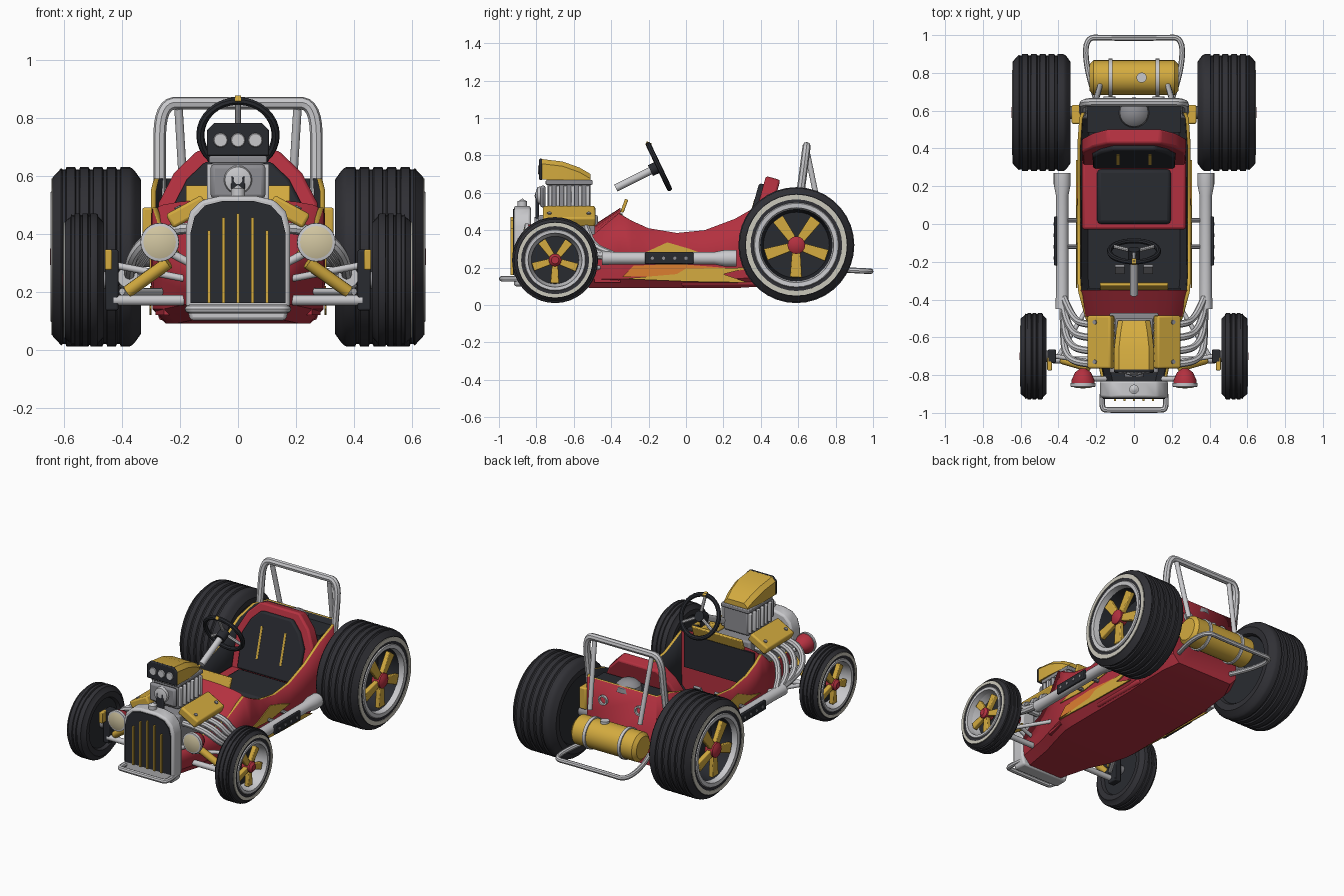
import bpy, bmesh, math
from mathutils import Vector, Euler

if "Cube" in bpy.data.objects:
    bpy.data.objects.remove(bpy.data.objects["Cube"])


def colour(name, r, g, b):
    m = bpy.data.materials.new(name)
    m.use_nodes = True
    m.diffuse_color = (r, g, b, 1)
    node = next(n for n in m.node_tree.nodes if n.type == 'BSDF_PRINCIPLED')
    node.inputs["Base Color"].default_value = (r, g, b, 1)
    return m


RED = colour("red paint", .45, .03, .05)
GOLD = colour("gold", .66, .41, .05)
ORANGE = colour("orange", .72, .21, .03)
BLACK = colour("rubber black", .03, .03, .036)
DARK = colour("charcoal", .022, .024, .03)
SILVER = colour("silver", .58, .58, .6)
GREY = colour("cast grey", .27, .27, .29)
CREAM = colour("lens cream", .65, .57, .36)
WHITE = colour("whitewall", .6, .58, .5)
SIDES = ((1, "left"), (-1, "right"))


def add(name, verts, faces, *mats):
    me = bpy.data.meshes.new(name)
    me.from_pydata([tuple(v) for v in verts], [], faces)
    bm = bmesh.new()
    bm.from_mesh(me)
    bmesh.ops.remove_doubles(bm, verts=bm.verts, dist=1e-5)
    bmesh.ops.recalc_face_normals(bm, faces=bm.faces)
    bm.to_mesh(me)
    bm.free()
    for m in mats:
        me.materials.append(m)
    ob = bpy.data.objects.new(name, me)
    bpy.context.collection.objects.link(ob)
    return ob


def bevel(ob, width, seg=2):
    mod = ob.modifiers.new("bevel", 'BEVEL')
    mod.width, mod.segments, mod.limit_method = width, seg, 'ANGLE'
    return ob


def loft(name, sections, *mats, closed=True, caps=(True, True)):
    n, k = len(sections[0]), len(sections)
    verts = [p for s in sections for p in s]
    faces = [(i*n+j, i*n+(j+1) % n, (i+1)*n+(j+1) % n, (i+1)*n+j)
             for i in range(k-1) for j in range(n if closed else n-1)]
    if caps[0]:
        faces.append(tuple(range(n)))
    if caps[1]:
        faces.append(tuple(range((k-1)*n, k*n)))
    return add(name, verts, faces, *mats)


def prism(name, outline, axis, lo, hi, mat):
    put = {'x': lambda a, b, h: (h, a, b), 'y': lambda a, b, h: (a, h, b),
           'z': lambda a, b, h: (a, b, h)}[axis]
    return loft(name, [[put(a, b, h) for a, b in outline] for h in (lo, hi)], mat)


def box(name, loc, size, mat, rot=(0, 0, 0), round_=0.0):
    x, y, z = (v/2 for v in size)
    ob = prism(name, [(-x, -y), (x, -y), (x, y), (-x, y)], 'z', -z, z, mat)
    ob.location, ob.rotation_euler = loc, rot
    return bevel(ob, round_) if round_ else ob


def lathe(name, profile, loc, axis, mat, segs=32):
    q = Vector(axis).to_track_quat('Z', 'Y')
    ring = [2*math.pi*i/segs for i in range(segs)]
    secs = [[q @ Vector((r*math.cos(t), r*math.sin(t), h)) for t in ring] for r, h in profile]
    ob = loft(name, secs, mat, caps=(False, False))
    ob.location = loc
    return ob


def rod(name, a, b, r, mat, segs=12):
    d = Vector(b) - Vector(a)
    return lathe(name, [(0, 0), (r, 0), (r, d.length), (0, d.length)], a, d, mat, segs)


def tube(name, pts, r, mat):
    cu = bpy.data.curves.new(name, 'CURVE')
    cu.dimensions, cu.bevel_depth, cu.bevel_resolution, cu.use_fill_caps = '3D', r, 2, True
    sp = cu.splines.new('NURBS')
    sp.points.add(len(pts)-1)
    for p, c in zip(sp.points, pts):
        p.co = (*c, 1)
    sp.order_u, sp.use_endpoint_u, sp.resolution_u = 3, True, 6
    tmp = bpy.data.objects.new(name + " path", cu)
    bpy.context.collection.objects.link(tmp)
    me = bpy.data.meshes.new_from_object(tmp.evaluated_get(bpy.context.evaluated_depsgraph_get()))
    bpy.data.objects.remove(tmp)
    me.name = name
    me.materials.clear()
    me.materials.append(mat)
    ob = bpy.data.objects.new(name, me)
    bpy.context.collection.objects.link(ob)
    return ob


def mirrored(half):
    return half + [(-a, b) for a, b in reversed(half) if a]


# Wheels: ribbed tyre, whitewall, rim, five spokes and hub
def wheel(name, s, inner, y, z, R, W, rim, ribs, barrel):
    ax, at = (s, 0, 0), (s*inner, y, z)
    prof = [(rim, .02), (rim*1.05, .004), (.86*R, 0), (.95*R, .02), (.985*R, .05*W + .015)]
    a, b = .05*W + .02, W*.95 - .02
    step = (b-a)/ribs
    for i in range(ribs):
        h = a + i*step
        prof += [(R, h+.1*step), (R, h+.72*step), (.972*R, h+.78*step), (.972*R, h+step)]
    prof += [(.985*R, b+.005), (.95*R, W-.02), (.88*R, W), (rim*1.03, W), (rim, W-.015), (rim, .02)]
    lathe(name + " tyre", prof, at, ax, BLACK, 36)
    lathe(name + " whitewall", [(.79*R, W), (.79*R, W+.004), (.87*R, W+.004), (.87*R, W)], at, ax, WHITE, 36)
    lathe(name + " rim lip", [(rim*1.06, W), (rim*1.04, W+.006), (rim*.93, W+.004), (rim*.9, W-.03)], at, ax, SILVER, 36)
    lathe(name + " rim barrel", [(rim*.9, W-.03), (rim*.82, W*.45)], at, ax, barrel, 36)
    lathe(name + " rim back", [(0, W*.45), (rim*.83, W*.45)], at, ax, DARK)
    lathe(name + " inner disc", [(0, .025), (rim*1.01, .025)], at, ax, DARK)
    out = s*(inner + W)
    for i in range(5):
        t = math.pi/2 + .3 + i*math.tau/5
        arm = prism(name + " spoke", [(-.1*rim, .1*rim), (.1*rim, .1*rim), (.15*rim, .8*rim), (-.15*rim, .8*rim)],
                    'x', -.015, .015, GOLD)
        arm.location, arm.rotation_euler = (out - s*.03, y, z), (t, 0, 0)
        bevel(arm, .005)
    lathe(name + " hub", [(0, -.06), (.22*rim, -.06), (.22*rim, -.005), (.13*rim, .008), (0, .008)], (out, y, z), ax, RED, 16)


for s, side in SIDES:
    wheel(side + " rear wheel", s, .335, .59, .32, .31, .305, .215, 5, DARK)
    wheel(side + " front wheel", s, .462, -.70, .24, .23, .135, .155, 3, SILVER)


# Body tub: open loft with dark lining and gold rim
def tub_section(y, w, zb, zt):
    half = [(w, zt), (w, (zb+zt)/2), (w-.005, zb+.05), (w-.05, zb)]
    return [(x, y, z) for x, z in half + [(-a, b) for a, b in reversed(half)]]


stations = [(-.86, .165, .11, .3), (-.62, .215, .1, .33), (-.49, .26, .09, .38), (-.36, .295, .09, .49),
            (-.29, .3, .09, .45), (-.2, .3, .09, .41), (-.05, .3, .09, .385), (.1, .3, .09, .4),
            (.26, .3, .09, .46), (.42, .3, .1, .55), (.56, .29, .11, .59), (.66, .25, .13, .59)]
tub = loft("body tub", [tub_section(*s) for s in stations], RED, DARK, GOLD, closed=False)
shell = tub.modifiers.new("shell", 'SOLIDIFY')
shell.thickness, shell.offset = .018, -1
shell.material_offset, shell.material_offset_rim = 1, 2


# Cowl, dash and screen
def arch(y, w, zs, zc):
    arc = [(w*math.cos(t*math.pi/8), y, zs + (zc-zs)*math.sin(t*math.pi/8)) for t in range(9)]
    return [(w, y, .12)] + arc + [(-w, y, .12)]


loft("cowl", [arch(-.49, .255, .38, .43), arch(-.35, .285, .485, .52)], RED)
box("dash panel", (0, -.345, .38), (.5, .012, .22), DARK)
box("screen frame", (0, -.33, .53), (.36, .018, .075), GOLD, (-.35, 0, 0), .005)
for s, side in SIDES:
    box(side + " pedal", (s*.075, -.24, .2), (.05, .015, .07), GREY, (-.6, 0, 0))

# Seat and rear deck
box("seat base", (0, .17, .19), (.55, .4, .18), RED, round_=.015)
box("seat cushion", (0, .145, .27), (.39, .29, .06), DARK, round_=.02)
back = mirrored([(.27, -.24), (.275, .04), (.22, .15), (.14, .23)])
for name, k, lo, hi, mat in (("seat back", 1, -.03, .05, RED), ("seat back cushion", .8, -.055, -.02, DARK)):
    ob = prism(name, [(a*k, b*k) for a, b in back], 'y', lo, hi, mat)
    ob.location, ob.rotation_euler = (0, .395, .46), (-.27, 0, 0)
    bevel(ob, .012)
for s, side in SIDES:
    box(side + " seat strap", (s*.085, .345, .47), (.014, .012, .2), GOLD, (-.27, 0, 0))
box("rear deck", (0, .57, .53), (.5, .17, .04), DARK)
lathe("deck dome", [(.08, 0), (.075, .03), (.05, .055), (0, .065)], (0, .59, .55), (0, 0, 1), GREY, 20)
for s, side in SIDES:
    lathe(side + " tail ring", [(.032, 0), (.032, .015), (.022, .015), (.022, 0)], (s*.13, .66, .47), (0, 1, 0), SILVER, 16)

# Flame plates on the body sides
for s, side in SIDES:
    for name, pts, mat, t in (("flame upper", [(-.33, .25), (-.22, .28), (-.1, .335), (.02, .3), (.1, .27), (-.1, .24)], GOLD, .305),
                              ("flame lower", [(-.34, .15), (-.28, .21), (-.05, .22), (.32, .19), (.12, .16)], ORANGE, .303),
                              ("flame tip", [(-.34, .14), (-.05, .165), (.0, .195), (.34, .2), (.2, .165), (.33, .12), (.02, .125)], GOLD, .306)):
        prism(side + " " + name, pts, 'x', s*.298, s*t, mat)

# Radiator shell, grille and bumpers
shape = [(.165, .1), (.18, .16), (.18, .42), (.165, .475), (.125, .515), (.06, .53)]
bevel(prism("radiator shell", mirrored(shape), 'y', -.92, -.83, SILVER), .012)
prism("grille", mirrored([(a*.91, max(.16, b-.018)) for a, b in shape[1:]]), 'y', -.926, -.918, DARK)
for x in (-.1, -.05, 0, .05, .1):
    top = .47 - 6*x*x
    box("grille bar", (x, -.93, (.16+top)/2), (.011, .014, top-.16), GOLD)
lathe("radiator cap", [(.025, 0), (.025, .03), (.012, .035), (0, .045)], (0, -.875, .525), (0, 0, 1), SILVER, 16)
tube("front bumper", [(.16, -.85, .14), (.18, -.98, .14), (.13, -.985, .14), (0, -.985, .14),
                      (-.13, -.985, .14), (-.18, -.98, .14), (-.16, -.85, .14)], .015, SILVER)
tube("rear bumper", [(.2, .66, .2), (.25, .8, .19), (.26, .99, .18), (.15, .985, .18), (0, .985, .18),
                     (-.15, .985, .18), (-.26, .99, .18), (-.25, .8, .19), (-.2, .66, .2)], .015, SILVER)

# Fuel tank
lathe("fuel tank", [(0, -.235), (.07, -.235), (.092, -.215), (.092, .215), (.07, .235), (0, .235)], (0, .775, .3), (1, 0, 0), GOLD)
for s, side in SIDES:
    lathe(side + " tank strap", [(.09, -.01), (.1, -.01), (.1, .01), (.09, .01)], (s*.125, .775, .3), (1, 0, 0), SILVER)
rod("tank cap", (.04, .775, .37), (.04, .775, .405), .027, SILVER, 16)

# Roll bar with rear braces
tube("roll bar", [(.27, .59, .45), (.27, .615, .62), (.27, .645, .85), (.16, .645, .85), (0, .645, .85),
                  (-.16, .645, .85), (-.27, .645, .85), (-.27, .615, .62), (-.27, .59, .45)], .022, SILVER)
for s, side in SIDES:
    rod(side + " roll bar brace", (s*.205, .645, .83), (s*.18, .73, .42), .015, SILVER)
    box(side + " axle bracket", (s*.305, .58, .42), (.05, .1, .14), GOLD, round_=.008)
rod("rear axle", (-.34, .59, .32), (.34, .59, .32), .035, GREY)

# Steering
axis = Vector((0, .9, .43)).normalized()
hub = Vector((0, -.145, .74))
circle = [math.tau*i/8 for i in range(9)]
lathe("steering wheel rim", [(.13+.014*math.cos(t), .014*math.sin(t)) for t in circle], hub, axis, DARK)
rod("steering hub", hub - axis*.05, hub + axis*.012, .032, DARK, 16)
rod("steering column", (0, -.375, .625), hub - axis*.02, .02, SILVER)
q = axis.to_track_quat('Z', 'Y')
for i in range(3):
    t = math.pi/2 + math.tau*i/3
    rod("steering spoke", hub, hub + q @ Vector((.125*math.cos(t), .125*math.sin(t), 0)), .01, SILVER, 8)
box("steering marker", hub + Vector((0, -.055, .12)), (.02, .03, .02), GOLD, (-.44, 0, 0))

# Engine, supercharger and intake scoop
box("engine block", (0, -.63, .33), (.26, .32, .3), GREY, round_=.01)
for s, side in SIDES:
    box(side + " valve cover", (s*.175, -.625, .475), (.14, .28, .055), GOLD, (0, s*.5, 0), .01)
    for y in (-.73, -.52):
        lathe(side + " cover bolt", [(.012, 0), (.012, .01), (0, .01)], (s*.205, y, .485), (s*.48, 0, .88), GREY, 8)
box("blower", (0, -.625, .575), (.18, .23, .17), GREY, round_=.015)
for i in range(6):
    box("blower fin", (0, -.725 + i*.04, .575), (.215, .018, .13), SILVER, round_=.005)
box("blower top", (0, -.625, .655), (.2, .25, .025), GREY, round_=.005)
box("blower front cover", (0, -.765, .58), (.19, .03, .12), GREY, round_=.02)
lathe("blower nose", [(.05, 0), (.045, .02), (0, .035)], (0, -.775, .585), (0, -1, 0), SILVER, 20)
box("drive belt", (0, -.795, .5), (.05, .02, .2), DARK, round_=.008)
rod("lower pulley", (0, -.81, .42), (0, -.77, .42), .05, GREY, 20)


def scoop(y, w, lo, hi):
    return [(x, y, z) for x, z in ((w, lo), (w, hi-.025), (w-.025, hi), (.025-w, hi), (-w, hi-.025), (-w, lo))]


loft("intake scoop", [scoop(-.77, .105, .67, .78), scoop(-.66, .105, .668, .767), scoop(-.57, .095, .668, .735),
                      scoop(-.51, .085, .668, .7)], GOLD)
bevel(loft("scoop mouth", [scoop(-.785, .107, .668, .782), scoop(-.768, .107, .668, .782)], DARK), .006)
for x in (-.06, 0, .06):
    lathe("intake port", [(0, .006), (.022, .006), (.025, 0)], (x, -.785, .722), (0, -1, 0), SILVER, 16)

for s, side in SIDES:
    # Exhaust headers and side pipe
    for i in range(4):
        y = -.745 + i*.07
        tube(side + " header", [(s*.13, y, .42), (s*.27, y, .42), (s*(.36-.012*i), y+.04, .34-.01*i),
                                (s*.375, y+.15, .27), (s*.375, -.38, .255)], .019, SILVER)
    lathe(side + " side pipe", [(0, 0), (.036, 0), (.033, .1), (.033, .6), (.045, .66), (.045, .72), (.036, .72), (.036, .66), (0, .66)],
          (s*.38, -.45, .25), (0, 1, 0), SILVER, 20)
    box(side + " heat shield", (s*.415, -.09, .25), (.016, .26, .06), DARK, round_=.005)
    for i in range(4):
        rod(side + " shield screw", (s*.42, -.18+.06*i, .25), (s*.426, -.18+.06*i, .25), .009, GREY, 8)
    for y in (-.12, .02):
        rod(side + " pipe bracket", (s*.28, y, .25), (s*.38, y, .25), .012, GREY, 8)
    # Headlights
    lamp = (s*.27, -.855, .37)
    lathe(side + " headlight bowl", [(.062, 0), (.06, .03), (.042, .07), (.015, .09), (0, .09)], lamp, (0, 1, 0), RED, 24)
    lathe(side + " headlight ring", [(.056, .008), (.066, .006), (.067, -.012), (.06, -.012)], lamp, (0, -1, 0), SILVER, 24)
    lathe(side + " headlight lens", [(.06, .005), (.04, .012), (0, .016)], lamp, (0, -1, 0), CREAM, 24)
    rod(side + " headlight stalk", (s*.15, -.82, .29), (s*.265, -.82, .35), .014, SILVER)
    # Front suspension
    rod(side + " front axle", (s*.1, -.72, .17), (s*.43, -.72, .17), .018, SILVER)
    rod(side + " upper arm", (s*.16, -.74, .24), (s*.42, -.7, .29), .012, SILVER)
    rod(side + " trailing arm", (s*.4, -.7, .2), (s*.25, -.45, .2), .012, SILVER)
    rod(side + " damper", (s*.24, -.76, .3), (s*.38, -.72, .2), .022, GOLD)
    box(side + " upright", (s*.435, -.70, .24), (.045, .07, .21), DARK, round_=.006)
    rod(side + " stub axle", (s*.42, -.70, .24), (s*.5, -.70, .24), .03, GREY)
    box(side + " brake caliper", (s*.447, -.74, .31), (.025, .07, .07), GOLD, round_=.005)

# Smooth shading with crisp edges
bpy.ops.object.select_all(action='DESELECT')
for ob in bpy.context.scene.objects:
    if ob.type == 'MESH':
        ob.select_set(True)
        bpy.context.view_layer.objects.active = ob
bpy.ops.object.shade_smooth_by_angle(angle=math.radians(35))
